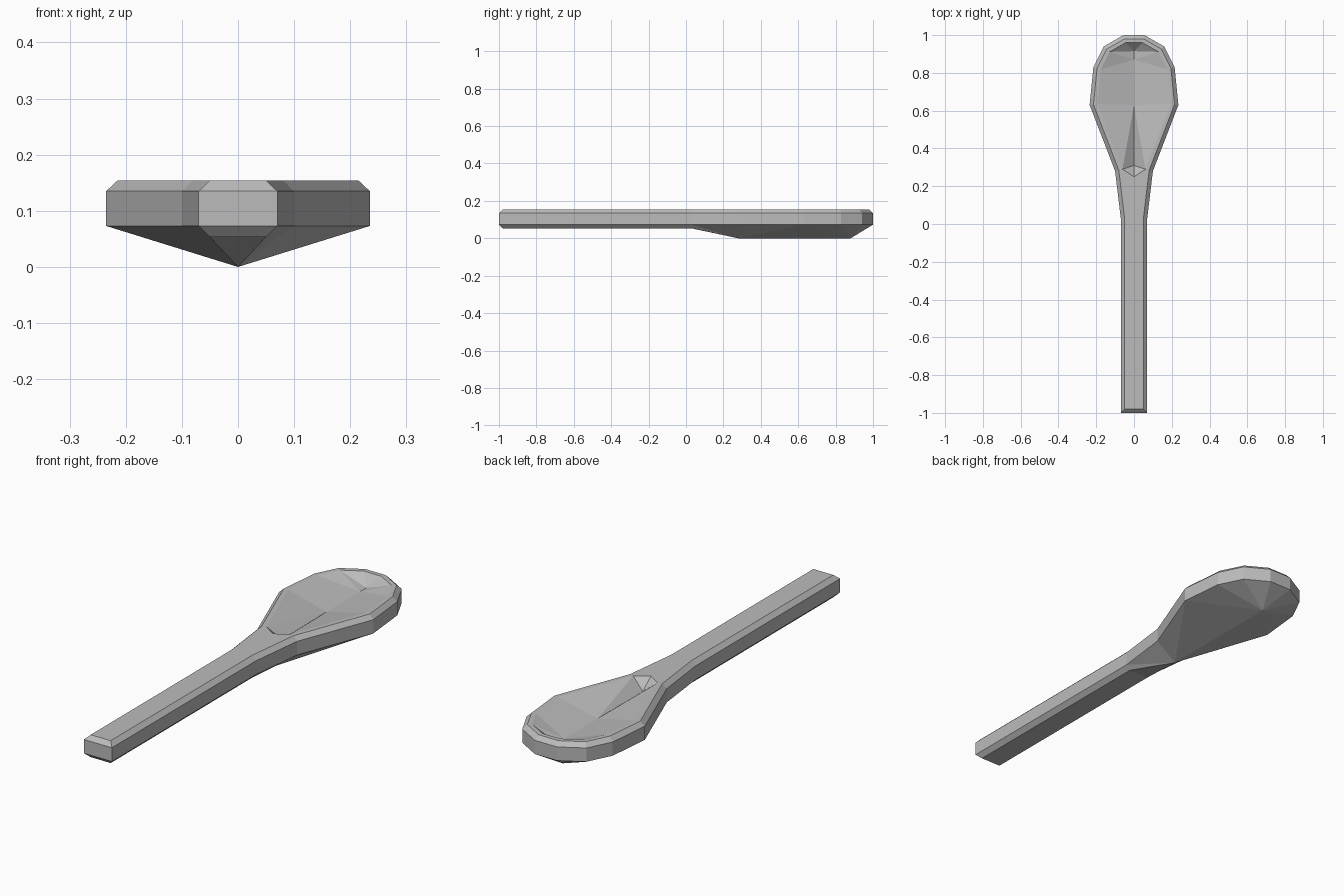
import bpy, bmesh
from mathutils import Vector

cube = bpy.data.objects.get("Cube")
if cube:
    bpy.data.objects.remove(cube, do_unlink=True)

metal = bpy.data.materials.new("grey_metal")
metal.use_nodes = True
grey = (0.5, 0.5, 0.5, 1)
metal.diffuse_color = grey
metal.node_tree.nodes["Principled BSDF"].inputs["Base Color"].default_value = grey

# Half outline from the handle end round to the bowl tip
OUTLINE = [Vector(p) for p in [(0, -1), (.07, -1), (.07, .03), (.1, .28), (.235, .63),
                               (.215, .83), (.16, .94), (.055, 1), (0, 1)]]
LAST = len(OUTLINE) - 1
BOWL = 3            # outline index where the bowl begins
FLOOR = .107        # height of the cavity floor


def inset(points, dist):
    """Offset the half outline inwards with mitred corners."""
    result = []
    for i, p in enumerate(points):
        edges = []
        if i > 0:
            edges.append((p - points[i - 1]).normalized())
        if i < len(points) - 1:
            edges.append((points[i + 1] - p).normalized())
        normals = [Vector((-e.y, e.x)) for e in edges]
        mitre = sum(normals, Vector((0, 0))).normalized()
        result.append(p + mitre * dist / mitre.dot(normals[0]))
    return result


bm = bmesh.new()


def ring(points, z):
    return [bm.verts.new((p.x, p.y, z)) for p in points]


def centre(y, z):
    return bm.verts.new((0, y, z))


def face(*verts):
    bm.faces.new(verts)


def strip(a, b, start, end):
    for i in range(start, end):
        face(a[i], a[i + 1], b[i + 1], b[i])


low = ring(OUTLINE, .073)
high = ring(OUTLINE, .135)
rim = ring(inset(OUTLINE, .02), .154)
under = ring(inset(OUTLINE, .02)[:BOWL], .053)
lip = [None] * BOWL + ring(inset(OUTLINE, .04)[BOWL:], .154)

# Side band, top bevel and flat rim
strip(low, high, 0, LAST)
strip(high, rim, 0, LAST)
strip(rim, lip, BOWL, LAST)

# Handle top and bevelled underside
notch = centre(.25, .154)
neck = centre(.03, .053)
face(*rim[:BOWL + 1], lip[BOWL], notch)
strip(low, under, 0, BOWL - 1)
face(*under, neck)

# Hollow of the bowl, faceted down to a centre crease
front, mid, back, tip = [centre(y, FLOOR) for y in (.31, .63, .87, .915)]
face(notch, lip[3], front)
face(lip[3], mid, front)
face(lip[3], lip[4], mid)
face(lip[4], lip[5], back, mid)
face(lip[5], lip[6], back)
face(lip[6], tip, back)
face(lip[6], lip[7], tip)
face(lip[7], lip[8], tip)

# Keeled underside of the bowl
keel_front, keel_back = centre(.28, 0), centre(.88, 0)
face(neck, under[2], keel_front)
face(under[2], low[2], keel_front)
face(low[2], low[3], keel_front)
face(low[3], low[4], keel_front)
face(low[4], keel_back, keel_front)
for i in range(4, LAST):
    face(low[i], low[i + 1], keel_back)

# Mirror the half across the centre line
bmesh.ops.mirror(bm, geom=bm.verts[:] + bm.edges[:] + bm.faces[:],
                 axis='X', merge_dist=.0001)
bmesh.ops.remove_doubles(bm, verts=bm.verts[:], dist=.0001)
bmesh.ops.recalc_face_normals(bm, faces=bm.faces[:])

mesh = bpy.data.meshes.new("spoon")
bm.to_mesh(mesh)
bm.free()
mesh.materials.append(metal)
spoon = bpy.data.objects.new("spoon", mesh)
bpy.context.collection.objects.link(spoon)
